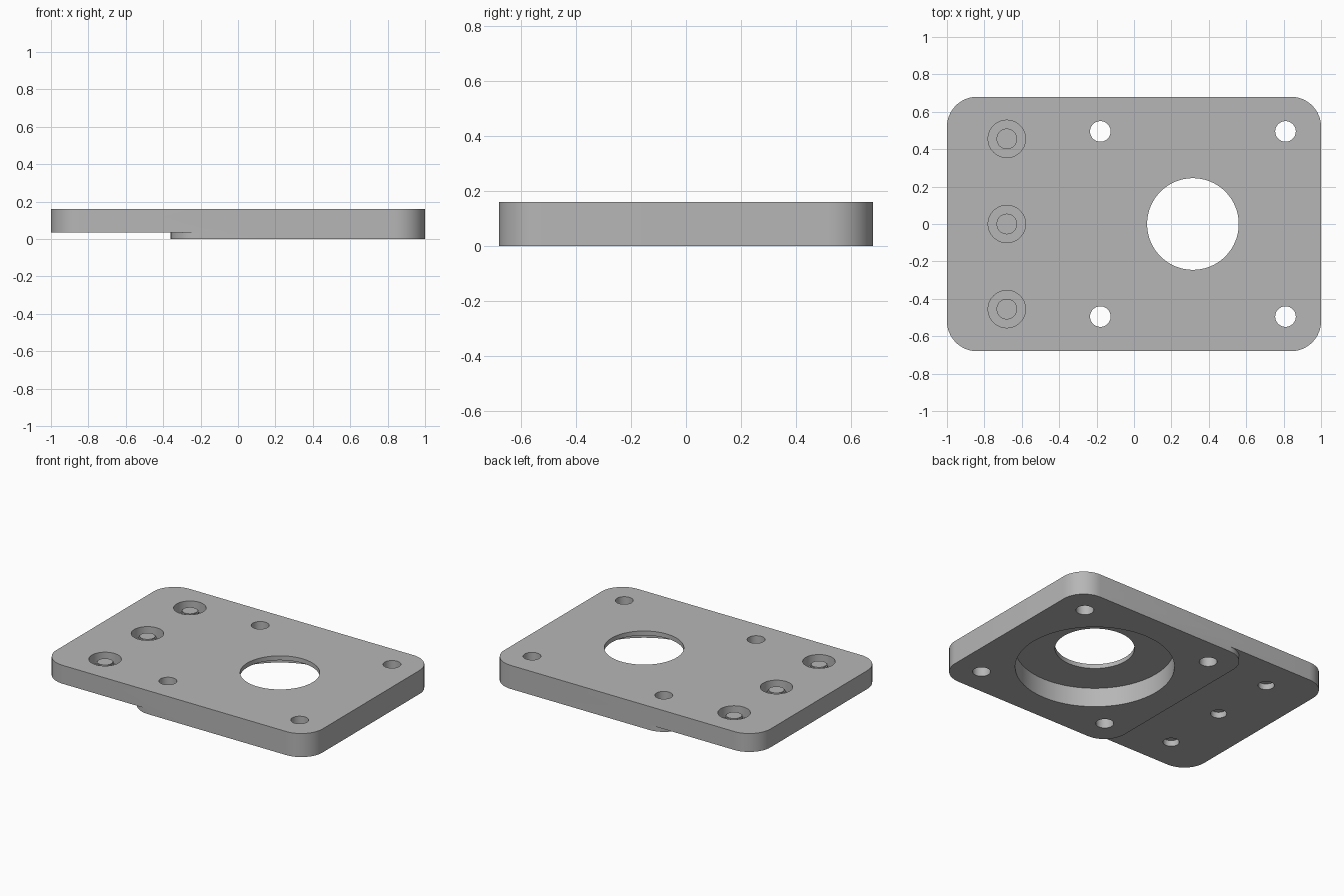
import bpy, bmesh
from math import sin, cos, pi

cube = bpy.data.objects.get("Cube")
if cube:
    bpy.data.objects.remove(cube, do_unlink=True)

grey = bpy.data.materials.new("light_grey")
grey.use_nodes = True
COLOUR = (0.47, 0.47, 0.47, 1)
grey.diffuse_color = COLOUR
grey.node_tree.nodes["Principled BSDF"].inputs["Base Color"].default_value = COLOUR

TOP, STEP = 0.16, 0.035
HALF_Y, CORNER = 0.68, 0.16
HOLE_X = 0.315


def prism(name, outline, z0, z1):
    """Extrude a flat outline from z0 to z1."""
    bm = bmesh.new()
    face = bm.faces.new([bm.verts.new((x, y, z0)) for x, y in outline])
    new = bmesh.ops.extrude_face_region(bm, geom=[face])["geom"]
    verts = [v for v in new if isinstance(v, bmesh.types.BMVert)]
    bmesh.ops.translate(bm, verts=verts, vec=(0, 0, z1 - z0))
    bmesh.ops.recalc_face_normals(bm, faces=bm.faces)
    mesh = bpy.data.meshes.new(name)
    bm.to_mesh(mesh)
    bm.free()
    mesh.materials.append(grey)
    obj = bpy.data.objects.new(name, mesh)
    bpy.context.collection.objects.link(obj)
    return obj


def circle(x, y, r, n=64):
    return [(x + r * cos(2 * pi * i / n), y + r * sin(2 * pi * i / n)) for i in range(n)]


def rounded(x0, x1, n=12):
    """Rounded rectangle spanning the full depth of the plate."""
    xa, xb, yc = x0 + CORNER, x1 - CORNER, HALF_Y - CORNER
    pts = []
    for q, (cx, cy) in enumerate([(xb, yc), (xa, yc), (xa, -yc), (xb, -yc)]):
        for i in range(n + 1):
            a = (q + i / n) * pi / 2
            pts.append((cx + CORNER * cos(a), cy + CORNER * sin(a)))
    return pts


def combine(target, tool, operation):
    """Apply a boolean and discard the tool."""
    bpy.context.view_layer.objects.active = target
    mod = target.modifiers.new("cut", "BOOLEAN")
    mod.operation, mod.solver, mod.object = operation, "EXACT", tool
    bpy.ops.object.modifier_apply(modifier=mod.name)
    bpy.data.objects.remove(tool, do_unlink=True)


def drill(target, x, y, r, z0, z1, n=64):
    combine(target, prism("cutter", circle(x, y, r, n), z0, z1), "DIFFERENCE")


def smooth(obj):
    bpy.ops.object.select_all(action="DESELECT")
    obj.select_set(True)
    bpy.context.view_layer.objects.active = obj
    bpy.ops.object.shade_smooth_by_angle(angle=pi / 6)


# Plate with a thicker pad under its left part
plate = prism("mounting_plate", rounded(-1, 1), STEP, TOP)
combine(plate, prism("pad", rounded(-0.36, 1), 0, 0.1), "UNION")

# Round pocket underneath and the central opening
drill(plate, HOLE_X, 0, 0.49, -0.1, 0.13, 96)
drill(plate, HOLE_X, 0, 0.245, -0.1, 0.3, 96)

# Four corner screw holes
for dx in (-0.495, 0.495):
    for y in (-0.495, 0.495):
        drill(plate, HOLE_X + dx, y, 0.055, -0.1, 0.3)

# Three counterbores with a small stepped boss, hollow from below
BORE_X, FLOOR = -0.68, 0.09
for label, y in (("front", -0.455), ("middle", 0), ("back", 0.455)):
    drill(plate, BORE_X, y, 0.1, FLOOR, 0.3)
    drill(plate, BORE_X, y, 0.05, -0.1, 0.075)
    for part, r, z in (("boss", 0.055, 0.135), ("boss_cap", 0.048, 0.142)):
        smooth(prism(f"{label}_{part}", circle(BORE_X, y, r, 48), FLOOR - 0.005, z))

smooth(plate)
